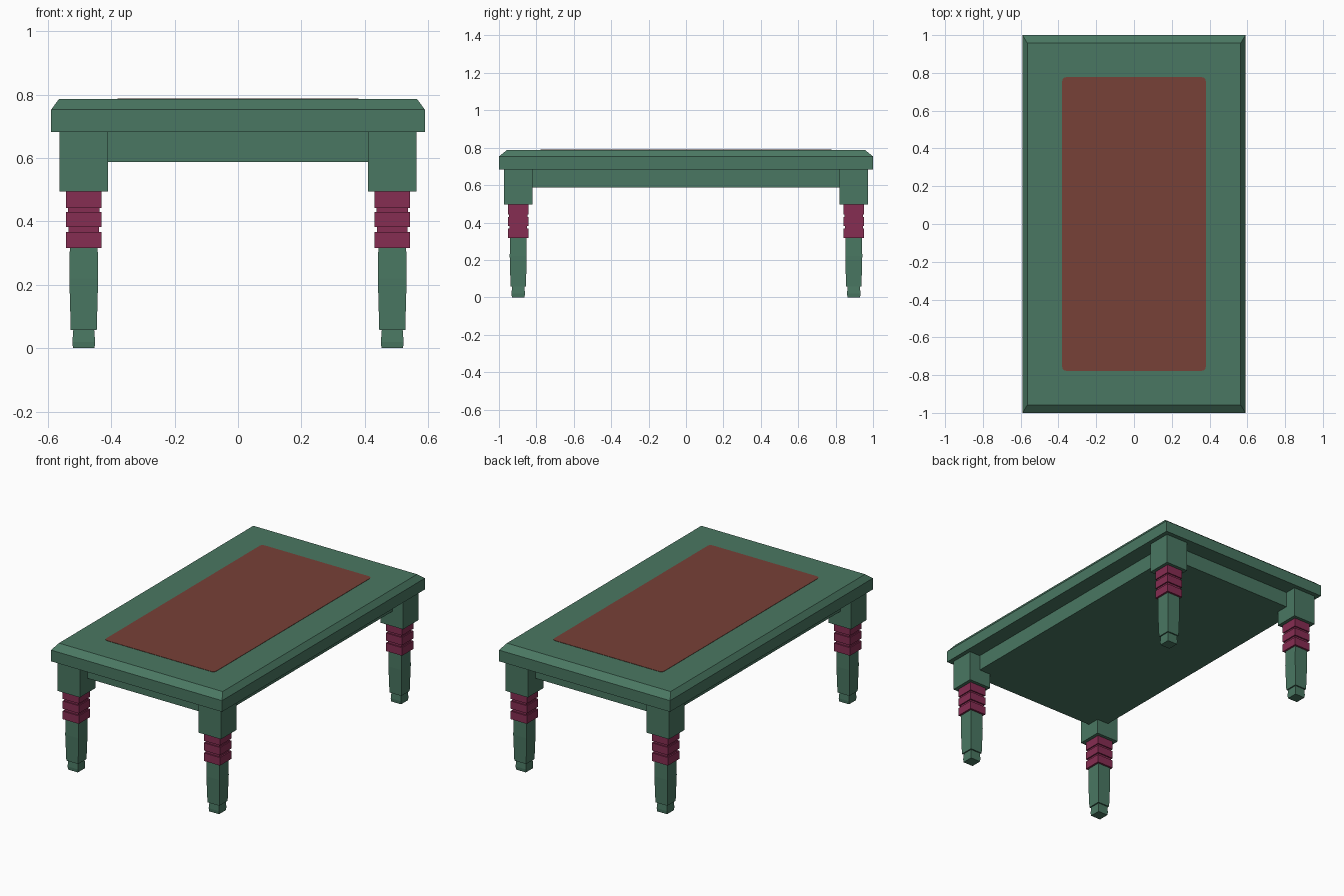
import bpy, bmesh

if "Cube" in bpy.data.objects:
    bpy.data.objects.remove(bpy.data.objects["Cube"])


def material(name, rgb):
    m = bpy.data.materials.new(name)
    m.diffuse_color = (*rgb, 1)
    m.use_nodes = True
    m.node_tree.nodes["Principled BSDF"].inputs["Base Color"].default_value = m.diffuse_color
    return m


GREEN = material("green paint", (0.068, 0.185, 0.122))
MAROON = material("maroon bands", (0.24, 0.026, 0.084))
BROWN = material("brown panel", (0.185, 0.052, 0.038))


def square_loft(name, cx, cy, rings, mat):
    """Stack of rectangular rings (half x, half y, z), capped at both ends."""
    bm = bmesh.new()
    loops = [[bm.verts.new((cx + sx * hx, cy + sy * hy, z))
              for sx, sy in ((-1, -1), (1, -1), (1, 1), (-1, 1))]
             for hx, hy, z in rings]
    bm.faces.new(loops[0][::-1])
    bm.faces.new(loops[-1])
    for a, b in zip(loops, loops[1:]):
        for i in range(4):
            j = (i + 1) % 4
            bm.faces.new((a[i], a[j], b[j], b[i]))
    me = bpy.data.meshes.new(name)
    bm.to_mesh(me)
    bm.free()
    me.materials.append(mat)
    ob = bpy.data.objects.new(name, me)
    bpy.context.collection.objects.link(ob)
    return ob


# Tabletop with a chamfered upper rim
square_loft("tabletop", 0, 0,
            [(0.59, 1.0, 0.683), (0.59, 1.0, 0.753), (0.565, 0.958, 0.787)], GREEN)

# Solid apron under the top
square_loft("apron", 0, 0, [(0.49, 0.9, 0.587), (0.49, 0.9, 0.683)], GREEN)

# Thin inlaid panel with rounded corners
panel = square_loft("top_panel", 0, 0, [(0.38, 0.777, 0.786), (0.38, 0.777, 0.789)], BROWN)
bm = bmesh.new()
bm.from_mesh(panel.data)
upright = [e for e in bm.edges if abs(e.verts[0].co.z - e.verts[1].co.z) > 0.001]
bmesh.ops.bevel(bm, geom=upright, offset=0.02, segments=3, profile=0.5, affect='EDGES')
bm.to_mesh(panel.data)
bm.free()

# Leg profiles as (half width, z)
LOWER = [(0.034, 0.0), (0.036, 0.02), (0.033, 0.057), (0.041, 0.057),
         (0.0455, 0.22), (0.044, 0.317)]
BANDS = [(0.056, 0.317), (0.056, 0.367), (0.048, 0.367), (0.048, 0.382),
         (0.056, 0.382), (0.056, 0.43), (0.049, 0.43), (0.049, 0.443),
         (0.056, 0.443), (0.056, 0.495)]

for sy, end in ((-1, "front"), (1, "back")):
    for sx, side in ((-1, "left"), (1, "right")):
        x, y = sx * 0.487, sy * 0.897
        tag = f"{end}_{side}"
        square_loft(f"{tag}_leg", x, y, [(h, h, z) for h, z in LOWER], GREEN)
        square_loft(f"{tag}_leg_bands", x, y, [(h, h, z) for h, z in BANDS], MAROON)
        square_loft(f"{tag}_leg_block", x, y,
                    [(0.077, 0.076, 0.495), (0.077, 0.076, 0.683)], GREEN)
